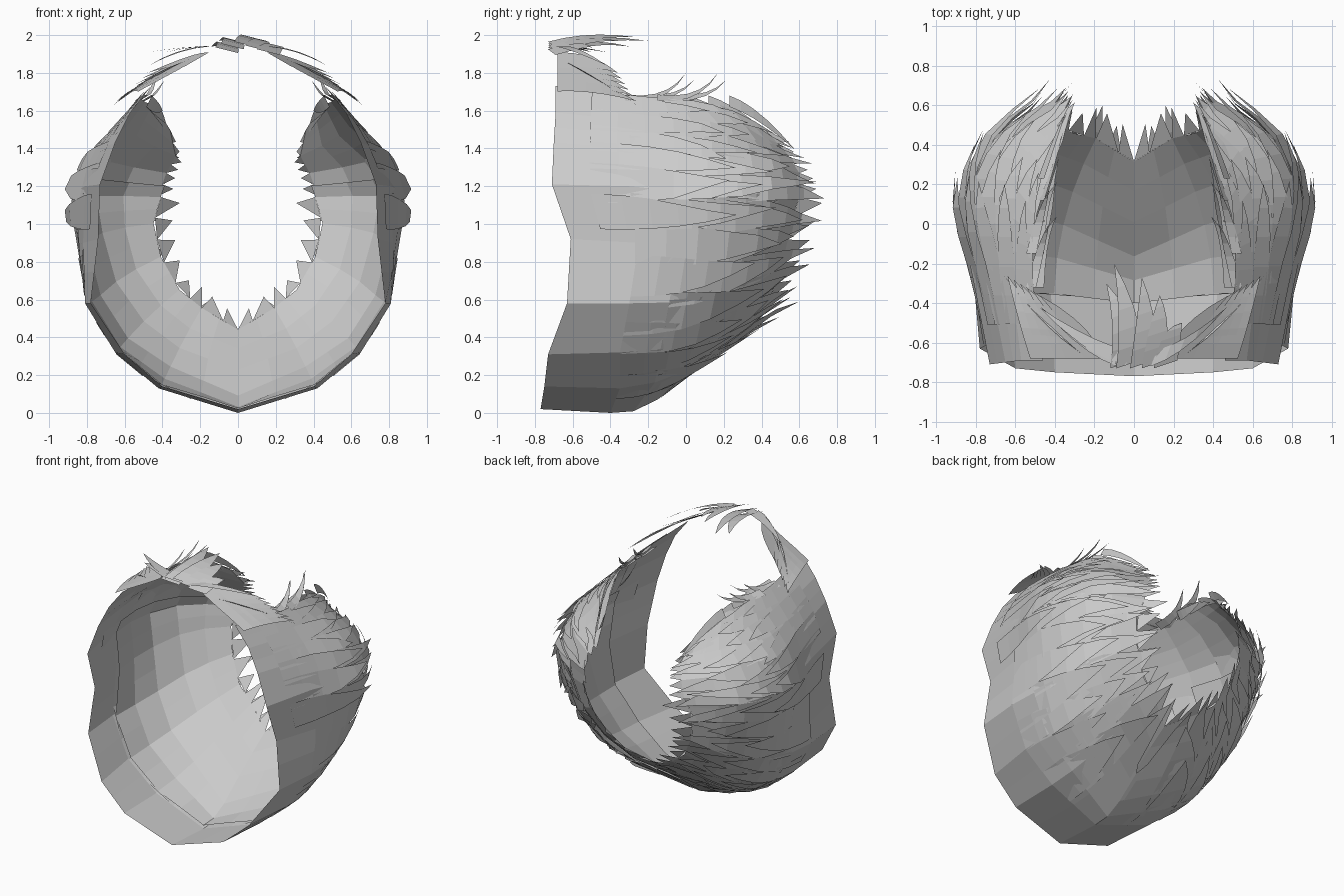
import bpy, bmesh, math, random
from mathutils import Vector

if "Cube" in bpy.data.objects:
    bpy.data.objects.remove(bpy.data.objects["Cube"])

random.seed(4)

# Ribs of the right half, bottom to top; each runs front to back (x, y, z)
RIBS = [
    [(0, -.77, .02), (0, -.4, .0), (0, -.2, .04), (0, .08, .25), (0, .33, .42)],
    [(.4, -.75, .14), (.42, -.35, .13), (.38, -.05, .2), (.3, .23, .36), (.2, .45, .54)],
    [(.6, -.73, .31), (.65, -.35, .32), (.62, 0, .36), (.48, .3, .5), (.32, .48, .64)],
    [(.78, -.63, .58), (.81, -.3, .58), (.77, .05, .6), (.63, .37, .71), (.42, .54, .82)],
    [(.74, -.61, .92), (.82, -.25, .9), (.84, .1, .9), (.7, .41, .96), (.46, .58, 1.0)],
    [(.73, -.71, 1.21), (.81, -.3, 1.2), (.87, .1, 1.16), (.73, .43, 1.16), (.42, .62, 1.15)],
    [(.65, -.7, 1.43), (.73, -.3, 1.4), (.77, .1, 1.37), (.65, .41, 1.32), (.38, .6, 1.27)],
    [(.57, -.69, 1.59), (.62, -.3, 1.55), (.6, .1, 1.53), (.51, .36, 1.45), (.33, .54, 1.36)],
    [(.46, -.69, 1.73), (.51, -.3, 1.68), (.5, 0, 1.65), (.44, .22, 1.62), (.36, .42, 1.5)],
]
RIBS = [[Vector(p) for p in r] for r in RIBS]


def on_rib(r, v):
    """Catmull-Rom along a rib, continued backwards beyond its end."""
    if v > 1:
        d = (r[4] - r[3]).normalized() + Vector((.1, .35, 0))
        return r[4] + d.normalized() * (v - 1) * 1.3
    s = max(v, 0) * 4
    i = min(int(s), 3)
    t = s - i
    b, c = r[i], r[i + 1]
    a = r[i - 1] if i > 0 else b * 2 - c
    d = r[i + 2] if i < 3 else c * 2 - b
    return .5 * (2 * b + (c - a) * t + (2 * a - 5 * b + 4 * c - d) * t ** 2
                 + (3 * b - a - 3 * c + d) * t ** 3)


def surf(u, v, off=0.0):
    """Point on the mane surface, pushed outward by off."""
    u = min(max(u, 0), 8)
    i = min(int(u), 7)

    def at(w, vv):
        return on_rib(RIBS[i], vv).lerp(on_rib(RIBS[i + 1], vv), w)
    p = at(u - i, v)
    if off:
        vv = min(v, .95)
        n = (at(u - i, vv + .04) - at(u - i, vv)).cross(at(1, vv) - at(0, vv)).normalized()
        p = p + n * off
    if u == 0:
        p.x = 0
    return p


def make(name, polys, mirror=True):
    bm = bmesh.new()
    for poly in polys:
        bm.faces.new([bm.verts.new(p) for p in poly])
        if mirror:
            bm.faces.new([bm.verts.new((-p[0], p[1], p[2])) for p in reversed(poly)])
    bmesh.ops.remove_doubles(bm, verts=bm.verts, dist=.0005)
    me = bpy.data.meshes.new(name)
    bm.to_mesh(me)
    bm.free()
    ob = bpy.data.objects.new(name, me)
    bpy.context.collection.objects.link(ob)
    return ob


def sheet(us, vs, off=0.0):
    return [[surf(a, c, off), surf(a, d, off), surf(b, d, off), surf(b, c, off)]
            for a, b in zip(us, us[1:]) for c, d in zip(vs, vs[1:])]


def spikes(us, v, length, off=0.0):
    """Triangular tips along the back edge of a sheet."""
    return [[surf(a, v, off), surf((a + b) / 2 + .1, v + length * random.uniform(.7, 1.2), off),
             surf(b, v, off)] for a, b in zip(us, us[1:])]


def ribbon(rows):
    """Quads between point pairs, the last pair meeting in a tip."""
    out = [[a, b, d, c] for (a, b), (c, d) in zip(rows[:-1], rows[1:-1])]
    (a, b), (c, d) = rows[-2:]
    return out + [[a, b, (c + d) / 2]]


def surface_lock(u, v0, v1, w, lift, drift):
    rows = []
    for i in range(6):
        t = i / 5
        v, h, c = v0 + (v1 - v0) * t, w * (1 - t ** 2.2), u + drift * t * t
        o = .004 + lift * t ** 2
        rows.append((surf(c - h, v, o), surf(c + h, v, o)))
    return ribbon(rows)


def free_lock(p0, p1, p2, width):
    """Curved lock through a quadratic path; width is a vector."""
    p0, p1, p2, width = map(Vector, (p0, p1, p2, width))
    rows = []
    for i in range(6):
        t = i / 5
        p = p0 * (1 - t) ** 2 + p1 * 2 * t * (1 - t) + p2 * t * t
        h = width * .5 * (1 - t ** 2)
        rows.append((p - h, p + h))
    return ribbon(rows)


# Outer collar: short below, full depth on the upper sides
low = [i / 2 for i in range(0, 11)]
high = [5 + i / 2 for i in range(0, 7)]
make("outer_collar", sheet(low, [0, .25, .4, .55, .7]) + spikes(low, .7, .15)
     + sheet(high, [0, .25, .4, .55, .7, .85, 1]) + spikes(high, 1, .08))

# Inner lining with a jagged back edge
lin = [i / 2 for i in range(0, 12)]
make("inner_lining", sheet(lin, [.25, .4, .55, .7, .85, 1], -.025)
     + spikes([0, .4, 1, 1.5, 2.2, 2.8, 3.5, 4.2, 5], 1, .12, -.025))

# Overlapping fur locks, in rows from front to back; they flare most at the cheeks
locks = []
for v0, v1, lift in [(.12, .6, .055), (.25, .76, .06), (.4, .93, .06), (.55, 1.08, .05)]:
    u = 1.0 if v0 < .5 else .5
    while u < 7.9:
        if not (v0 < .2 and u < 4):
            flare = .45 + .9 * math.exp(-((u - 5) / 1.2) ** 2)
            locks += surface_lock(u, v0, v1 + random.uniform(-.06, .06),
                                  random.uniform(.3, .45), lift * flare * random.uniform(.6, 1.3),
                                  random.uniform(-.45, .15))
        u += random.uniform(.5, .68)
make("side_fur_locks", locks)

# Thin hairs curling up from the top edge and inside the upper sides
hairs = []
for y, h in [(-.1, .12), (.07, .12)]:
    for e in (0, .04):
        hairs += free_lock((.52 - e, y - .22, 1.67), (.47, y + e, 1.64),
                           (.43 - e, y + .1 + e, 1.68 + h - e), (.05, 0, -.03))
for k in range(4):
    hairs += free_lock((.47, -.1 + .11 * k, 1.65), (.42, .05 + .11 * k, 1.6),
                       (.4 - .02 * k, .22 + .12 * k, 1.6 - .07 * k), (.03, 0, -.06))
make("top_edge_hairs", hairs)

# Side tufts sweeping from the brow out and back
tufts = []
for k in range(6):
    s = k / 5
    x, z = .46 - .24 * s, 1.74 + .13 * s
    tufts += free_lock((x, -.68, z), (x + .06, -.5, z + .01),
                       (.64 - .16 * s, -.26 - .1 * s, 1.65 + .15 * s), (.13, 0, -.075))
tufts += free_lock((.1, -.68, 1.94), (.28, -.62, 1.95), (.47, -.42, 1.84), (.03, .08, 0))
tufts += free_lock((.26, -.66, 1.87), (.42, -.55, 1.82), (.66, -.26, 1.63), (.08, .06, -.03))
make("brow_tufts", tufts)

# Crown tuft, swept to one side
crown = []
for x0, x1, y1, z0, z1 in [(-.06, -.14, -.3, 1.92, 1.94), (-.03, -.1, -.2, 1.94, 1.97),
                           (.04, .04, -.27, 1.95, 1.99), (.1, .13, -.36, 1.93, 1.97),
                           (.16, .24, -.5, 1.91, 1.93)]:
    crown += free_lock((x0, -.71, z0), (x0 + .03, -.5, z0 + .06), (x1, y1, z1), (.12, .04, -.03))
for x1, y1 in [(-.48, -.42), (-.38, -.5)]:
    crown += free_lock((-.03, -.68, 1.945), (-.25, -.62, 1.945), (x1, y1, 1.91), (.02, .07, 0))
make("crown_tuft", crown, mirror=False)
